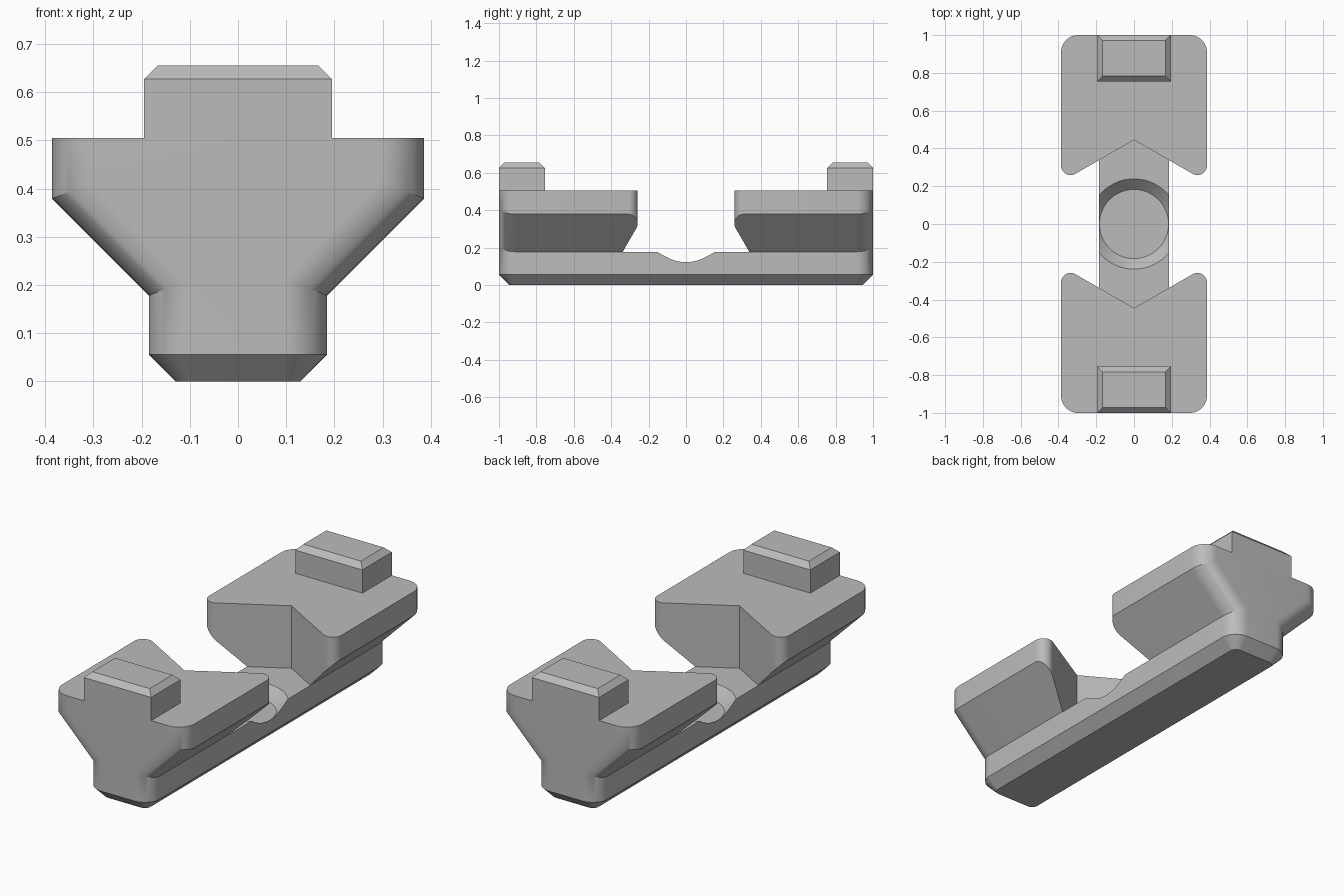
import bpy, bmesh, math

if "Cube" in bpy.data.objects:
    bpy.data.objects.remove(bpy.data.objects["Cube"])

grey = bpy.data.materials.new("mid grey")
grey.diffuse_color = (0.5, 0.5, 0.5, 1)
grey.use_nodes = True
grey.node_tree.nodes["Principled BSDF"].inputs["Base Color"].default_value = grey.diffuse_color


def make_object(name, bm):
    bmesh.ops.recalc_face_normals(bm, faces=bm.faces)
    mesh = bpy.data.meshes.new(name)
    bm.to_mesh(mesh)
    bm.free()
    mesh.materials.append(grey)
    obj = bpy.data.objects.new(name, mesh)
    bpy.context.collection.objects.link(obj)
    return obj


def prism(name, outline, z0, z1):
    bm = bmesh.new()
    low = [bm.verts.new((x, y, z0)) for x, y in outline]
    high = [bm.verts.new((x, y, z1)) for x, y in outline]
    bm.faces.new(low)
    bm.faces.new(high)
    n = len(outline)
    for i in range(n):
        j = (i + 1) % n
        bm.faces.new((low[i], low[j], high[j], high[i]))
    return make_object(name, bm)


# Flared body: stacked outlines whose end corners share one fillet radius
BASE_X, TOP_X, TOP_Z, KINK_Z = 0.185, 0.386, 0.505, 0.178
R, CHAMFER, STEPS = 0.09, 0.056, 12


def corner(half_x, radius, z, rises):
    pts = []
    for i in range(STEPS + 1):
        a = math.radians(90) * i / STEPS
        inset = R * (1 - math.cos(a))
        # sloping walls move their seams up as the end fillet tucks in
        lift = inset * math.tan(math.radians(22.5)) if rises else 0
        pts.append((half_x - R + radius * math.cos(a),
                    1 - R + radius * math.sin(a), z + lift))
    return pts


bm = bmesh.new()
rings = []
for args in ((BASE_X, R - CHAMFER, 0, False),
             (BASE_X, R, CHAMFER, False),
             (BASE_X, R, KINK_Z, True),
             (TOP_X, R, KINK_Z + TOP_X - BASE_X, True),
             (TOP_X, R, TOP_Z, False)):
    q = corner(*args)
    ring = q + [(-x, y, z) for x, y, z in reversed(q)]
    ring += [(-x, -y, z) for x, y, z in q]
    ring += [(x, -y, z) for x, y, z in reversed(q)]
    rings.append([bm.verts.new(p) for p in ring])
for lo, hi in zip(rings, rings[1:]):
    n = len(lo)
    for i in range(n):
        j = (i + 1) % n
        bm.faces.new((lo[i], lo[j], hi[j], hi[i]))
bm.faces.new(rings[0])
bm.faces.new(rings[-1])
body = make_object("flared_body", bm)

# Central opening: V notches with rounded prong tips
TIP_R, APEX_Y = 0.05, 0.445
slope = math.tan(math.radians(30))
cx = TOP_X - TIP_R
cy = APEX_Y - slope * cx + TIP_R / math.cos(math.radians(30))
half = [(0, APEX_Y)]
for i in range(13):
    a = math.radians(240 + 120 * i / 12)
    half.append((cx + TIP_R * math.cos(a), cy + TIP_R * math.sin(a)))
half += [(TOP_X + 0.0005, cy + 0.02), (0.6, cy + 0.02)]
outline = half + [(x, -y) for x, y in reversed(half)]
outline += [(-x, -y) for x, y in half[1:]]
outline += [(-x, y) for x, y in reversed(half[1:])]
opening = prism("opening_cutter", outline, 0.176, 1.0)

# Shallow round seat with a conical rim
bm = bmesh.new()
bmesh.ops.create_cone(bm, cap_ends=True, segments=64, radius1=0.183,
                      radius2=0.283, depth=0.1)
bmesh.ops.translate(bm, verts=bm.verts, vec=(0, 0, 0.12 + 0.05))
seat = make_object("seat_cutter", bm)

bpy.context.view_layer.objects.active = body
for cutter in (opening, seat):
    mod = body.modifiers.new("cut", 'BOOLEAN')
    mod.operation = 'DIFFERENCE'
    mod.solver = 'EXACT'
    mod.object = cutter
    bpy.ops.object.modifier_apply(modifier=mod.name)
    bpy.data.objects.remove(cutter)
body.select_set(True)
bpy.ops.object.shade_smooth_by_angle(angle=math.radians(25))

# Chamfered blocks at both ends
for name, side in (("front_block", -1), ("back_block", 1)):
    block = prism(name, [(-0.195, side * 0.755), (0.195, side * 0.755),
                         (0.195, side), (-0.195, side)], TOP_Z, 0.655)
    bm = bmesh.new()
    bm.from_mesh(block.data)
    rim = [e for e in bm.edges if all(v.co.z > 0.6 for v in e.verts)]
    bmesh.ops.bevel(bm, geom=rim, offset=0.028, segments=1, affect='EDGES')
    bm.to_mesh(block.data)
    bm.free()
